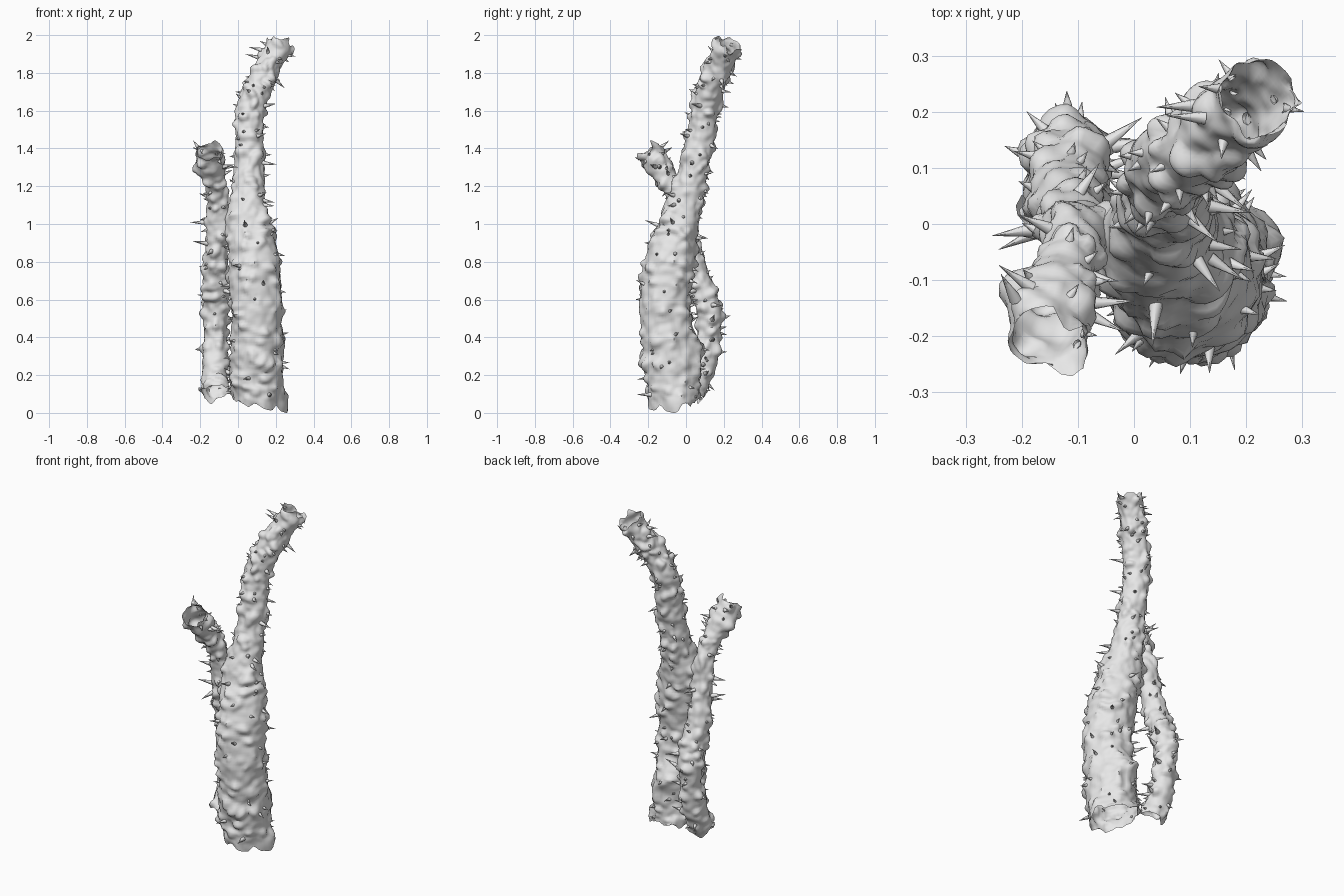
import bpy, bmesh, math, random
from mathutils import Vector, Matrix, noise

cube = bpy.data.objects.get("Cube")
if cube:
    bpy.data.objects.remove(cube)
random.seed(7)

grey = bpy.data.materials.new("plain grey")
grey.use_nodes = True
colour = (0.8, 0.8, 0.8, 1)
grey.diffuse_color = colour
grey.node_tree.nodes["Principled BSDF"].inputs["Base Color"].default_value = colour

# Centre lines: x, y, z, radius
TRUNK = [(.1, -.058, .045, .138), (.1, -.072, .2, .143), (.1, -.1, .4, .138),
         (.097, -.108, .6, .138), (.085, -.08, .8, .135), (.058, -.035, 1, .113),
         (.055, .02, 1.2, .088), (.06, .07, 1.4, .077), (.065, .1, 1.6, .077),
         (.11, .135, 1.73, .075), (.168, .18, 1.84, .074), (.222, .233, 1.953, .073)]
BRANCH = [(-.115, .02, .1, .076), (-.12, .07, .19, .072), (-.118, .115, .34, .068),
          (-.118, .125, .5, .068), (-.118, .095, .63, .068), (-.118, .045, .76, .068),
          (-.115, .005, .92, .062), (-.113, -.025, 1.08, .056), (-.12, -.08, 1.21, .06),
          (-.15, -.155, 1.32, .072), (-.158, -.208, 1.385, .072)]
# Large swellings: place, height, width
KNOBS = [((.24, -.03, .07), .035, .05), ((.1, .055, .34), .045, .08),
         ((.15, -.22, .25), .02, .05), ((-.03, -.04, 1.03), .02, .05),
         ((0, -.17, .15), .015, .05), ((-.22, -.13, 1.28), .02, .04)]


def sample(points, t):
    """Smooth curve through the points, t from 0 to 1."""
    pts = [Vector(p) for p in points]
    pts = [2 * pts[0] - pts[1]] + pts + [2 * pts[-1] - pts[-2]]
    f = min(max(t, 0), 1) * (len(points) - 1)
    i = min(int(f), len(points) - 2)
    f -= i
    a, b, c, d = pts[i:i + 4]
    return (2 * b + (c - a) * f + (2 * a - 5 * b + 4 * c - d) * f ** 2
            + (3 * b - a - 3 * c + d) * f ** 3) / 2


def surface(points, t, angle):
    """Point on the lumpy skin and its outward direction."""
    s = sample(points, t)
    along = (sample(points, t + .01).xyz - sample(points, t - .01).xyz).normalized()
    v = along.cross(Vector((1, 0, 0))).normalized()
    u = v.cross(along)
    out = u * math.cos(angle) + v * math.sin(angle)
    p = s.xyz + out * s.w
    # Broad waviness, round warts, fine roughness and swellings
    near = noise.voronoi(p * 13 + noise.noise_vector(p * 8) * .5)[0][0]
    wart = max(0, 1 - (near / .45) ** 2)
    bump = .012 * noise.noise(p * 9) + .022 * wart + .009 * noise.noise(p * 27) - .004
    for place, height, width in KNOBS:
        bump += height * math.exp(-((p - Vector(place)).length / width) ** 2)
    p += out * bump
    # Ragged open ends
    edge = max(0, abs(t - .5) - .485) / .015
    p += along * edge * .05 * noise.noise(p * 22)
    # Slanted foot
    if points is TRUNK:
        p.z -= .2 * (p.x - .1) * max(0, 1 - p.z / .4)
    return p, out


def finish(bm, name):
    mesh = bpy.data.meshes.new(name)
    bm.to_mesh(mesh)
    bm.free()
    mesh.materials.append(grey)
    obj = bpy.data.objects.new(name, mesh)
    bpy.context.collection.objects.link(obj)
    return obj


def stalk(name, points, rings, sides):
    bm = bmesh.new()
    grid = [[bm.verts.new(surface(points, i / rings, math.tau * j / sides)[0])
             for j in range(sides)] for i in range(rings + 1)]
    for low, high in zip(grid, grid[1:]):
        for j in range(sides):
            k = (j + 1) % sides
            bm.faces.new((low[j], low[k], high[k], high[j]))
    return finish(bm, name)


def thorns(name, points, count):
    bm = bmesh.new()
    for n in range(count):
        t = .02 + .96 * (n + random.random()) / count
        p, out = surface(points, t, random.uniform(0, math.tau))
        tilt = Vector([random.uniform(-.35, .35) for _ in range(3)])
        out = (out + tilt).normalized()
        length = .028 + .06 * random.random() ** 4
        place = Matrix.Translation(p + out * (length / 2 - .004))
        bmesh.ops.create_cone(bm, cap_ends=False, segments=7,
                              radius1=.006 + length * .09, radius2=.0004, depth=length,
                              matrix=place @ out.to_track_quat('Z', 'Y').to_matrix().to_4x4())
    return finish(bm, name)


parts = [stalk("main_stalk", TRUNK, 190, 56), thorns("main_thorns", TRUNK, 115),
         stalk("side_stalk", BRANCH, 150, 32), thorns("side_thorns", BRANCH, 60)]

# Rest on the ground
ground = min(v.co.z for o in parts for v in o.data.vertices)
for obj in parts:
    obj.data.transform(Matrix.Translation((0, 0, -ground)))

# Smooth skin with crisp creases
bpy.ops.object.select_all(action='DESELECT')
for obj in parts:
    obj.select_set(True)
bpy.context.view_layer.objects.active = parts[0]
bpy.ops.object.shade_smooth_by_angle(angle=math.radians(55))
